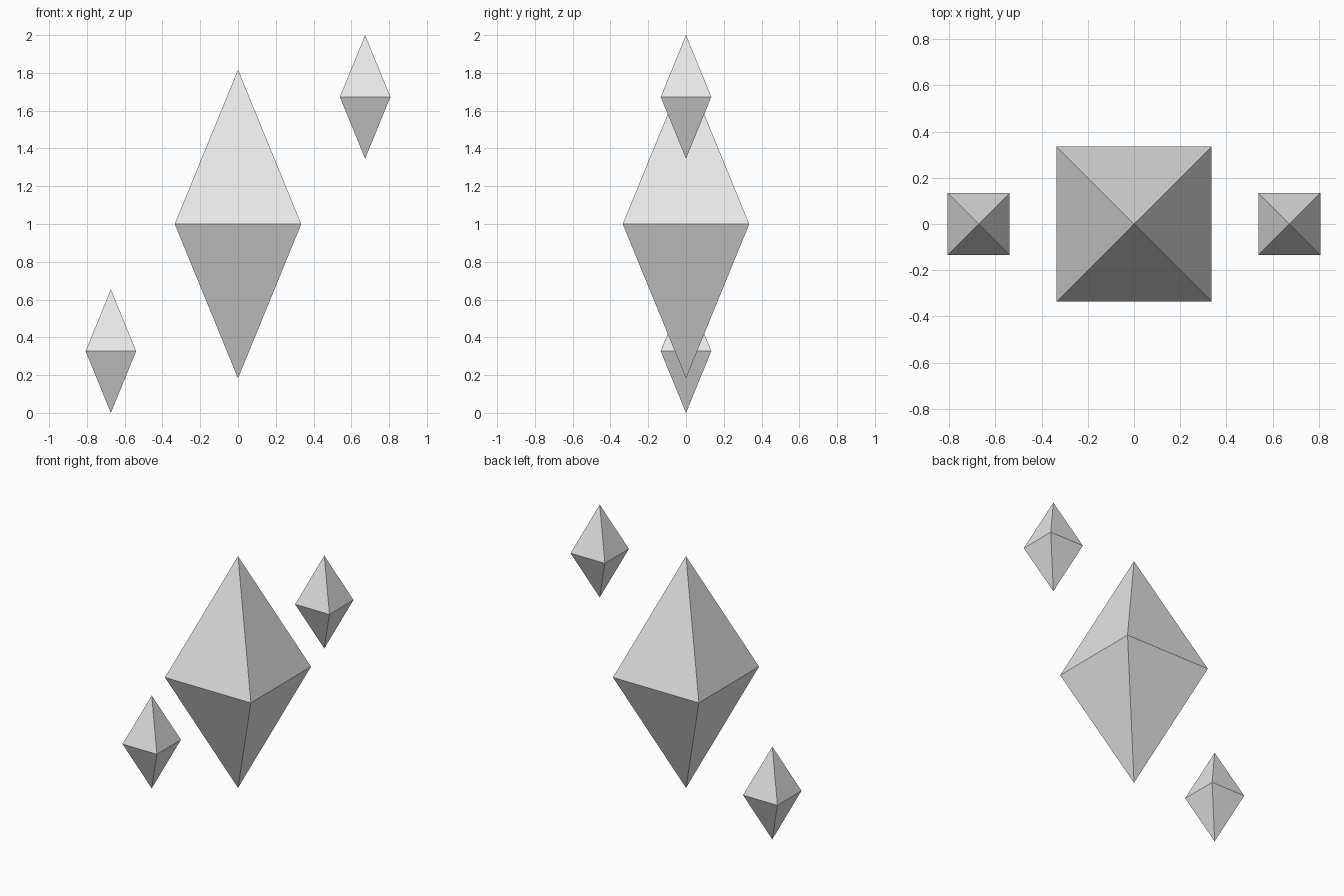
import bpy, bmesh
from mathutils import Matrix

if "Cube" in bpy.data.objects:
    bpy.data.objects.remove(bpy.data.objects["Cube"])

grey = bpy.data.materials.new("light grey")
grey.diffuse_color = (0.8, 0.8, 0.8, 1)
grey.use_nodes = True
grey.node_tree.nodes["Principled BSDF"].inputs["Base Color"].default_value = grey.diffuse_color


def crystal(name, x, z, half_width, half_height):
    """Square double pyramid centred at (x, 0, z)."""
    bm = bmesh.new()
    w = half_width
    ring = [bm.verts.new(p) for p in ((-w, -w, 0), (w, -w, 0), (w, w, 0), (-w, w, 0))]
    top = bm.verts.new((0, 0, half_height))
    bottom = bm.verts.new((0, 0, -half_height))
    for a, b in zip(ring, ring[1:] + ring[:1]):
        bm.faces.new((a, b, top))
        bm.faces.new((b, a, bottom))
    mesh = bpy.data.meshes.new(name)
    bm.to_mesh(mesh)
    bm.free()
    mesh.materials.append(grey)
    obj = bpy.data.objects.new(name, mesh)
    obj.location = (x, 0, z)
    bpy.context.collection.objects.link(obj)


# Large centre crystal with two small ones on a diagonal
crystal("large_crystal", 0, 1.0, 0.335, 0.817)
crystal("upper_small_crystal", 0.673, 1.673, 0.134, 0.327)
crystal("lower_small_crystal", -0.673, 0.327, 0.134, 0.327)
